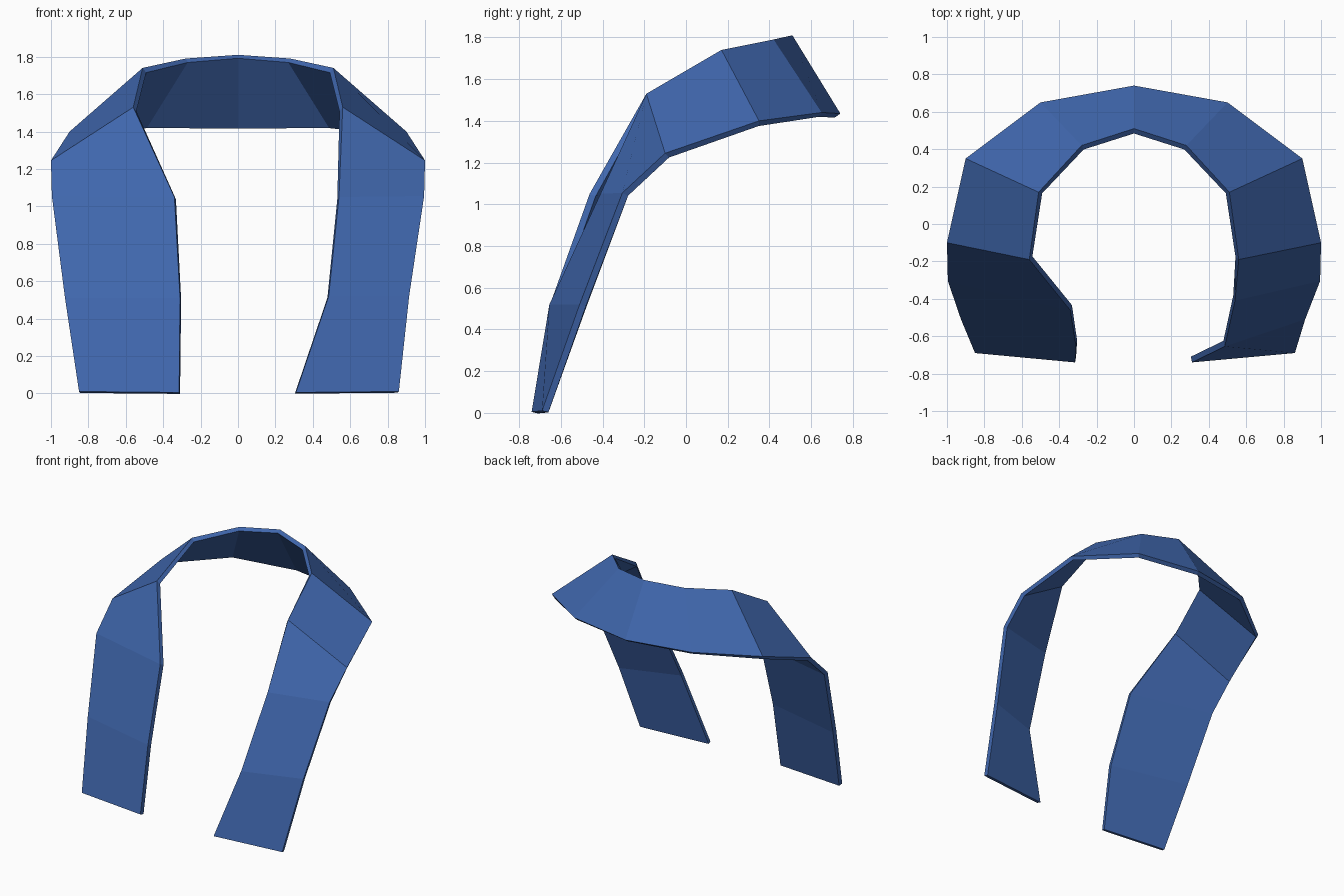
import bpy, bmesh
from mathutils import Vector

if "Cube" in bpy.data.objects:
    bpy.data.objects.remove(bpy.data.objects["Cube"])

# One flat blue
blue = bpy.data.materials.new("scarf blue")
blue.diffuse_color = (0.051, 0.135, 0.42, 1)
blue.use_nodes = True
blue.node_tree.nodes["Principled BSDF"].inputs["Base Color"].default_value = blue.diffuse_color

# Stations of the draped band: (upper inner edge point, lower outer edge point)
collar = [((.28, .42, 1.79), (.50, .65, 1.44)),
          ((.51, .17, 1.74), (.90, .35, 1.40)),
          ((.56, -.19, 1.53), (1.0, -.10, 1.245))]
right_tail = [((.54, -.41, 1.05), (.995, -.305, 1.055)),
              ((.485, -.655, .52), (.915, -.51, .52)),
              ((.31, -.74, .005), (.86, -.69, .01))]
left_tail = [((.34, -.462, 1.05), (.995, -.305, 1.055)),
             ((.31, -.655, .51), (.925, -.51, .51)),
             ((.315, -.74, .005), (.85, -.69, .01))]


def mirror(stations):
    return [tuple((-x, y, z) for x, y, z in pair) for pair in reversed(stations)]


back = [((0, .51, 1.81), (0, .74, 1.435))]
stations = mirror(collar + left_tail) + back + collar + right_tail

# Band surface, left tail to right tail around the back of the neck
bm = bmesh.new()
rows = [[bm.verts.new(p) for p in pair] for pair in stations]
for (a, b), (c, d) in zip(rows, rows[1:]):
    bm.faces.new((a, b, d, c))
bm.normal_update()

# Make sure the outside faces away from the body
if sum(f.normal.dot(f.calc_center_median() - Vector((0, .1, .6))) for f in bm.faces) < 0:
    bmesh.ops.reverse_faces(bm, faces=bm.faces[:])

mesh = bpy.data.meshes.new("scarf")
bm.to_mesh(mesh)
bm.free()
mesh.materials.append(blue)
scarf = bpy.data.objects.new("scarf", mesh)
bpy.context.collection.objects.link(scarf)

# Cloth thickness, added inwards
solid = scarf.modifiers.new("thickness", "SOLIDIFY")
solid.thickness = .032
solid.offset = -1
